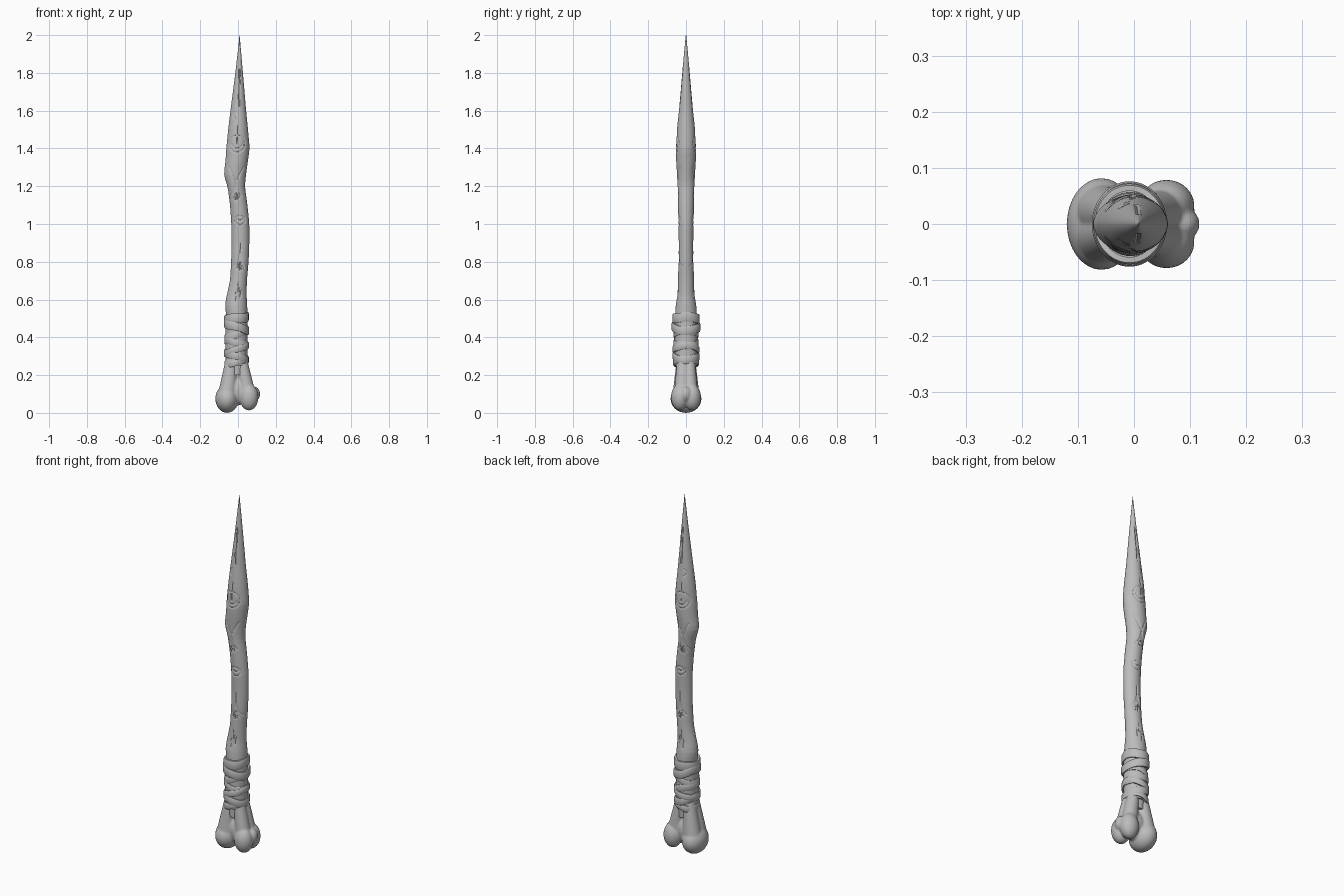
import bpy, bmesh
from math import sin, cos, pi, tau, radians, copysign
from mathutils import Vector, Matrix

old = bpy.data.objects.get("Cube")
if old:
    bpy.data.objects.remove(old, do_unlink=True)

grey = bpy.data.materials.new("bone_grey")
grey.use_nodes = True
grey.diffuse_color = (0.5, 0.5, 0.5, 1)
for node in grey.node_tree.nodes:
    if node.type == 'BSDF_PRINCIPLED':
        node.inputs["Base Color"].default_value = (0.5, 0.5, 0.5, 1)
        node.inputs["Roughness"].default_value = 0.8


def make_object(name, bm, angle=35):
    bmesh.ops.recalc_face_normals(bm, faces=bm.faces[:])
    mesh = bpy.data.meshes.new(name)
    bm.to_mesh(mesh)
    bm.free()
    mesh.materials.append(grey)
    obj = bpy.data.objects.new(name, mesh)
    bpy.context.collection.objects.link(obj)
    bpy.ops.object.select_all(action='DESELECT')
    obj.select_set(True)
    bpy.context.view_layer.objects.active = obj
    bpy.ops.object.shade_smooth_by_angle(angle=radians(angle))
    return obj


def skin(bm, rings, closed=False):
    """Bridge rings of points; cap the ends or close into a loop."""
    rows = [[bm.verts.new(p) for p in ring] for ring in rings]
    n = len(rows[0])
    pairs = list(zip(rows, rows[1:])) + ([(rows[-1], rows[0])] if closed else [])
    for a, b in pairs:
        for i in range(n):
            j = (i + 1) % n
            bm.faces.new((a[i], a[j], b[j], b[i]))
    if not closed:
        bm.faces.new(rows[0])
        bm.faces.new(rows[-1])


# Blade outline: height, left edge, right edge, half depth
OUTLINE = [
    (.2, -.055, .045, .05), (.5, -.06, .05, .058), (.57, -.069, .049, .055),
    (.62, -.06, .045, .045), (.7, -.042, .047, .042), (.8, -.036, .056, .04),
    (.9, -.034, .06, .038), (1, -.035, .06, .04), (1.1, -.042, .05, .042),
    (1.2, -.055, .036, .045), (1.26, -.076, .042, .047), (1.33, -.066, .052, .052),
    (1.4, -.062, .062, .053), (1.5, -.052, .053, .048), (1.6, -.04, .043, .037),
    (1.8, -.014, .026, .02), (1.95, .003, .013, .006), (2, .008, .009, .001)]


def sample(z):
    for a, b in zip(OUTLINE, OUTLINE[1:]):
        if z <= b[0]:
            t = (z - a[0]) / (b[0] - a[0])
            return Vector(p + (q - p) * t for p, q in zip(a[1:], b[1:]))
    return Vector(OUTLINE[-1][1:])


def section(z):
    w = min(.025, 2 - z, z - .2)
    return (sample(z - w) + sample(z) * 2 + sample(z + w)) / 4


# Carved symbols as strokes in the x-z plane, cut into front and back
strokes = []


def line(*pts):
    strokes.extend((Vector(a), Vector(b)) for a, b in zip(pts, pts[1:]))


def arc(x, z, rx, rz, start=0, end=360, n=20):
    angles = [radians(start + (end - start) * i / n) for i in range(n + 1)]
    line(*[(x + rx * cos(a), z + rz * sin(a)) for a in angles])


def roots(x, z, drop, spread):
    for k in (-1, -.55, -.15, .25, .6, 1):
        line((x, z), (x + k * spread * .4, z - drop * .5),
             (x + k * spread, z - drop * (1 - .25 * abs(k))))


arc(-.005, 1.425, .042, .045)
arc(-.005, 1.43, .03, .03, 190, 350)
line((-.003, 1.52), (-.003, 1.42))
arc(-.012, 1.575, .012, .018, 90, 270, 8)
line((.008, 1.82), (.005, 1.62))
line((-.045, 1.3), (-.012, 1.22), (.012, 1.27))
line((.03, 1.3), (-.012, 1.22), (-.03, 1.27))
roots(-.012, 1.22, .1, .032)
arc(.01, 1.02, .028, .024)
arc(.01, 1.05, .03, .03, 210, 330, 8)
line((.012, .9), (.012, .83))
roots(.012, .85, .1, .035)
for dx, z in ((0, .69), (.012, .66), (-.012, .64)):
    line((dx, z), (dx, z - .05))


def carve(x, z):
    """Groove depth at a point on the face of the blade."""
    p, near = Vector((x, z)), .005
    for a, b in strokes:
        if min(a.y, b.y) - .005 < z < max(a.y, b.y) + .005:
            d = b - a
            t = max(0, min(1, (p - a).dot(d) / d.length_squared))
            near = min(near, (p - a - d * t).length)
    return .004 * (1 - near / .005)


# Blade: lens-like shaft with carved faces
SIDES, ROWS = 88, 430
rings = []
for r in range(ROWS + 1):
    z = .2 + 1.8 * r / ROWS
    left, right, depth = section(z)
    ring = []
    for i in range(SIDES):
        a = tau * i / SIDES
        x = (left + right) / 2 + (right - left) / 2 * cos(a)
        y = depth * copysign(abs(sin(a)) ** 1.15, sin(a))
        if abs(sin(a)) > .35:
            y -= copysign(min(carve(x, z), abs(y) * .4), y)
        ring.append((x, y, z))
    rings.append(ring)
bm = bmesh.new()
skin(bm, rings)
make_object("carved_blade", bm, 40)

# Grip sleeve under the wrapping
bm = bmesh.new()
skin(bm, [[(-.008 + .058 * cos(tau * i / 40), .06 * sin(tau * i / 40), z)
           for i in range(40)] for z in (.25, .515)])
make_object("grip_sleeve", bm)


# Overlapping tilted bands of the wrapping
def wrap_band(name, z, tilt, height, rx, ry):
    profile = [(-.012, -.5), (-.002, -.5), (.001, -.35),
               (.001, .35), (-.002, .5), (-.012, .5)]
    loops = []
    for i in range(56):
        a = tau * i / 56
        mid = z + tilt * cos(a) + .003 * sin(3 * a + z * 40)
        loops.append([(-.008 + (rx + dr) * cos(a), (ry + dr) * sin(a), mid + dz * height)
                      for dr, dz in profile])
    bm = bmesh.new()
    skin(bm, loops, closed=True)
    make_object(name, bm)


for i, band in enumerate([
        (.5, .006, .05, .064, .071), (.455, -.018, .045, .066, .075),
        (.415, .02, .04, .062, .064), (.37, -.016, .04, .063, .065),
        (.335, .02, .035, .065, .07), (.3, -.018, .04, .064, .07),
        (.268, .012, .035, .063, .067)]):
    wrap_band("wrap_band_%d" % (i + 1), *band)

# Knuckled bone end: lobes and tapering ridges fused together
bm = bmesh.new()


def lobe(center, radii):
    bmesh.ops.create_uvsphere(bm, u_segments=32, v_segments=20, radius=1,
                              matrix=Matrix.Translation(center) @ Matrix.Diagonal((*radii, 1)))


def ridge(a, b, r1, r2):
    a, b = Vector(a), Vector(b)
    turn = (b - a).to_track_quat('Z', 'Y').to_matrix().to_4x4()
    bmesh.ops.create_cone(bm, cap_ends=True, segments=24, radius1=r1, radius2=r2,
                          depth=(b - a).length,
                          matrix=Matrix.Translation((a + b) / 2) @ turn)


lobe((0, 0, .12), (.06, .055, .08))
lobe((-.058, 0, .075), (.062, .082, .075))
lobe((.085, 0, .1), (.032, .03, .04))
for s in (-1, 1):
    lobe((.058, s * .032, .083), (.05, .047, .07))
    ridge((-.058, s * .022, .09), (-.03, s * .016, .3), .05, .031)
    ridge((.054, s * .022, .09), (.014, s * .016, .3), .042, .03)
knob = make_object("bone_knob", bm)
fuse = knob.modifiers.new("fuse", 'REMESH')
fuse.mode = 'VOXEL'
fuse.voxel_size = .005
fuse.use_smooth_shade = True
soften = knob.modifiers.new("soften", 'SMOOTH')
soften.factor = .5
soften.iterations = 6
